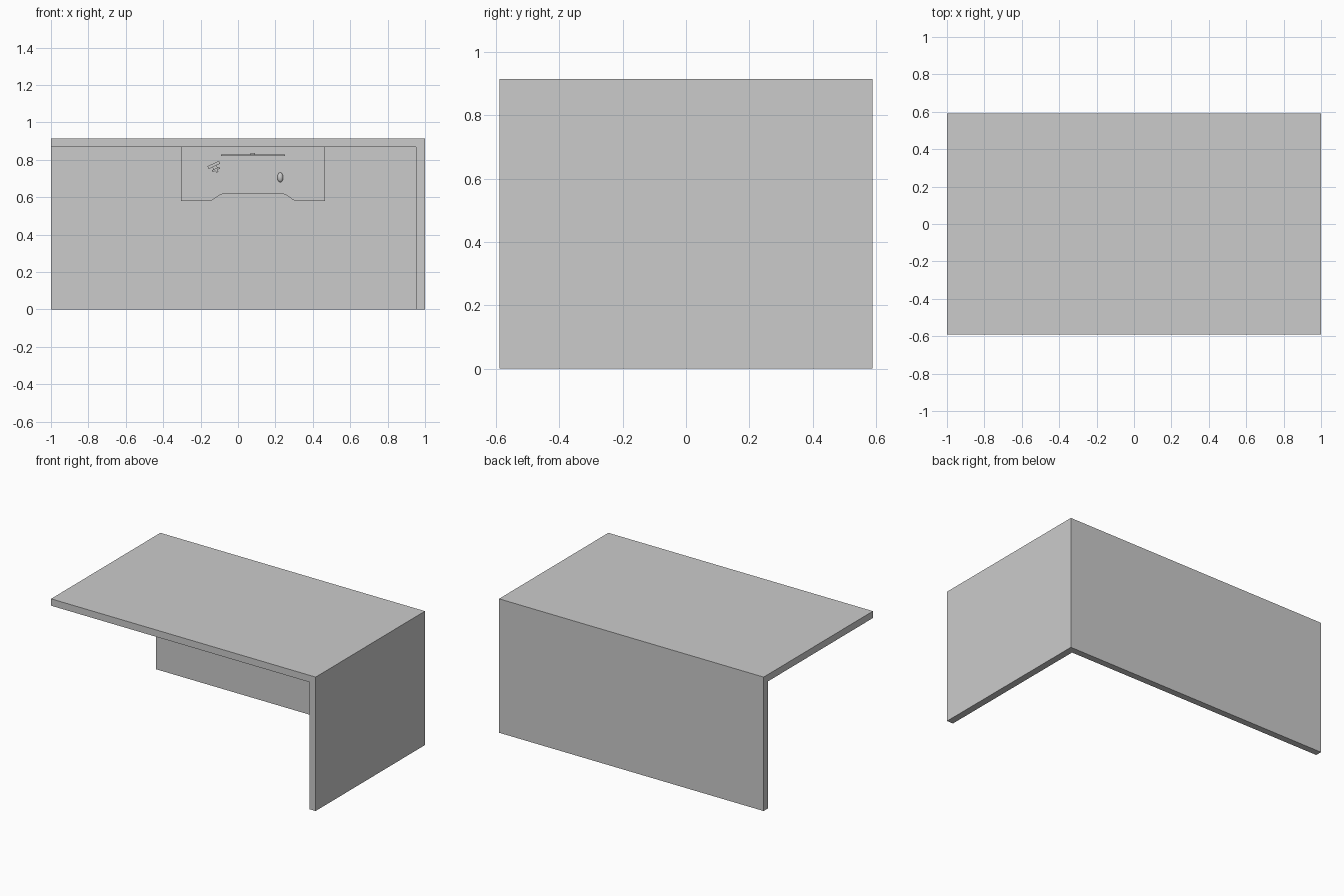
import bpy, bmesh, math
from mathutils import Matrix, Vector

if "Cube" in bpy.data.objects:
    bpy.data.objects.remove(bpy.data.objects["Cube"])

FLOOR = 0.545          # inner face of the back panel, which is the room floor
DESK = 0.34            # desk height above that floor (towards -y)


def finish(name, bm):
    bmesh.ops.recalc_face_normals(bm, faces=bm.faces)
    me = bpy.data.meshes.new(name)
    bm.to_mesh(me)
    bm.free()
    ob = bpy.data.objects.new(name, me)
    bpy.context.collection.objects.link(ob)
    return ob


def add_box(bm, x0, x1, y0, y1, z0, z1, angle=0, pivot=(0, 0, 0)):
    m = Matrix.Translation(((x0 + x1) / 2, (y0 + y1) / 2, (z0 + z1) / 2)) @ \
        Matrix.Diagonal((x1 - x0, y1 - y0, z1 - z0, 1))
    p = Matrix.Translation(pivot)
    bmesh.ops.create_cube(bm, size=1, matrix=p @ Matrix.Rotation(angle, 4, 'Y') @ m)


def box(name, *b):
    bm = bmesh.new()
    add_box(bm, *b)
    return finish(name, bm)


def item(name, x0, x1, z0, z1, h0, h1):
    """Box standing on the room floor, h measured towards -y."""
    return box(name, x0, x1, FLOOR - h1, FLOOR - h0, z0, z1)


# Room shell: solid block with the open inside cut away
shell = box("room_shell", -1, 1, -0.59, 0.59, 0, 0.915)
cutter = box("room_cutter", -1.2, 0.953, -0.8, FLOOR, -0.2, 0.868)
cutter.hide_render = True
cutter.hide_viewport = False
cutter.display_type = 'WIRE'
mod = shell.modifiers.new("cut", 'BOOLEAN')
mod.operation = 'DIFFERENCE'
mod.solver = 'EXACT'
mod.object = cutter

# Desk top with the curved sitting recess
def s_curve(x0, z0, x1, z1, n=6):
    return [(x0 + (x1 - x0) * i / n,
             z0 + (z1 - z0) * (0.5 - 0.5 * math.cos(math.pi * i / n))) for i in range(n + 1)]

outline = [(-0.305, 0.868), (-0.305, 0.58)] + s_curve(-0.155, 0.58, -0.08, 0.617) \
    + s_curve(0.24, 0.617, 0.315, 0.58) + [(0.465, 0.58), (0.465, 0.868)]
bm = bmesh.new()
face = bm.faces.new([bm.verts.new((x, FLOOR - DESK, z)) for x, z in outline])
ext = bmesh.ops.extrude_face_region(bm, geom=[face])
bmesh.ops.translate(bm, vec=(0, 0.015, 0),
                    verts=[v for v in ext["geom"] if isinstance(v, bmesh.types.BMVert)])
finish("desk_top", bm)

# Two column legs with feet, joined by a beam
for side, x in (("left", -0.2), ("right", 0.36)):
    item(f"{side}_foot", x - 0.02, x + 0.02, 0.60, 0.85, 0, 0.015)
    item(f"{side}_leg", x - 0.02, x + 0.02, 0.715, 0.755, 0.015, 0.31)
    item(f"{side}_bracket", x - 0.015, x + 0.015, 0.61, 0.85, 0.31, DESK - 0.015)
item("desk_beam", -0.18, 0.34, 0.72, 0.75, 0.295, DESK - 0.015)

# Monitor on its stand
item("monitor_base", 0.045, 0.115, 0.826, 0.855, DESK, DESK + 0.005)
item("monitor_post", 0.068, 0.092, 0.828, 0.836, DESK + 0.005, DESK + 0.13)
item("monitor_screen", -0.09, 0.25, 0.820, 0.828, DESK + 0.05, DESK + 0.24)

# Keyboard with rows of keys
item("keyboard_body", 0.0, 0.156, 0.672, 0.745, DESK, DESK + 0.006)
bm = bmesh.new()
rows = [[1] * 15, [1.5] + [1] * 12 + [1.5], [1.75] + [1] * 11 + [2.25],
        [2.25] + [1] * 10 + [2.75], [1.25] * 3 + [6.25] + [1.25] * 4]
for r, row in enumerate(rows):
    z = 0.729 - r * 0.0136
    x, unit = 0.003, 0.15 / sum(row)
    for w in row:
        add_box(bm, x + 0.001, x + w * unit - 0.001, FLOOR - DESK - 0.010,
                FLOOR - DESK - 0.006, z, z + 0.011)
        x += w * unit
finish("keyboard_keys", bm)

# Mouse: half ellipsoid
bm = bmesh.new()
bmesh.ops.create_uvsphere(bm, u_segments=20, v_segments=12, radius=1)
bmesh.ops.bisect_plane(bm, geom=bm.verts[:] + bm.edges[:] + bm.faces[:], plane_co=(0, 0.001, 0),
                       plane_no=(0, 1, 0), clear_outer=True)
bmesh.ops.holes_fill(bm, edges=[e for e in bm.edges if e.is_boundary])
bmesh.ops.transform(bm, verts=bm.verts, matrix=Matrix.Translation((0.226, FLOOR - DESK, 0.706))
                    @ Matrix.Diagonal((0.016, 0.016, 0.026, 1)))
mouse = finish("mouse", bm)
bpy.context.view_layer.objects.active = mouse
mouse.select_set(True)
bpy.ops.object.shade_smooth_by_angle(angle=math.radians(40))
item("mouse_wheel", 0.224, 0.228, 0.712, 0.722, DESK + 0.01, DESK + 0.018)

# Small angled desk gadget: upright body with two blocks in front
bm = bmesh.new()
pivot = (-0.124, FLOOR - DESK, 0.762)
turn = math.radians(-25)
for x0, x1, z0, z1, h0, h1 in ((-0.034, 0.034, 0.004, 0.020, 0.012, 0.05),
                               (-0.012, 0.012, -0.012, 0.004, 0.0, 0.03),
                               (-0.022, 0.022, -0.020, -0.010, 0.0, 0.012),
                               (-0.006, 0.006, -0.032, -0.020, 0.0, 0.012),
                               (-0.008, 0.008, -0.012, 0.012, 0.0, 0.014)):
    add_box(bm, x0, x1, -h1, -h0, z0, z1, turn, pivot)
finish("desk_gadget", bm)
